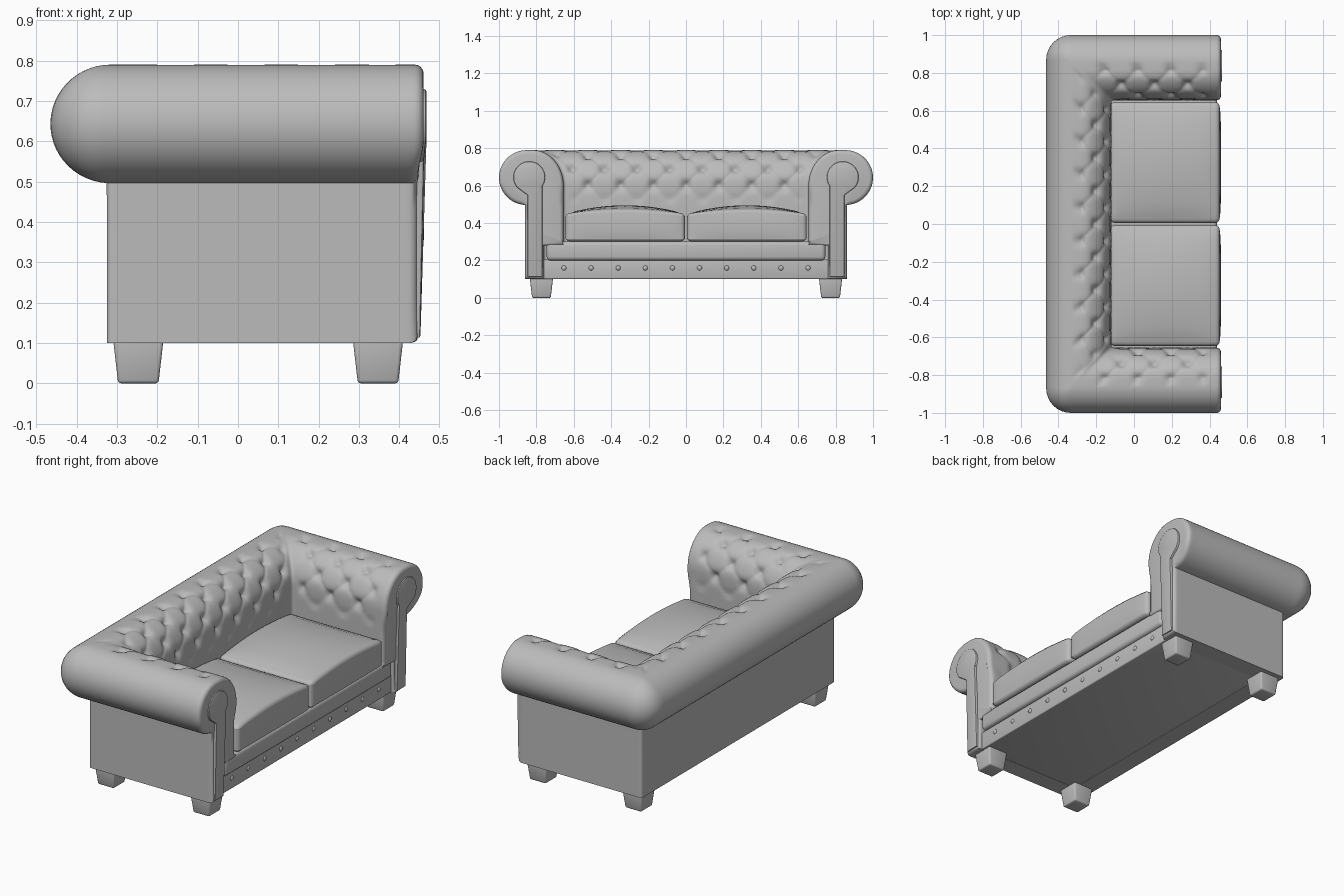
import bpy, bmesh, math
from math import sin, cos, pi, radians
from mathutils import Vector, Matrix

if "Cube" in bpy.data.objects:
    bpy.data.objects.remove(bpy.data.objects["Cube"])

leather = bpy.data.materials.new("grey leather")
leather.use_nodes = True
grey = (0.5, 0.5, 0.5, 1)
leather.diffuse_color = grey
leather.node_tree.nodes["Principled BSDF"].inputs["Base Color"].default_value = grey


def finish(bm, name, angle=40):
    bmesh.ops.recalc_face_normals(bm, faces=bm.faces)
    mesh = bpy.data.meshes.new(name)
    bm.to_mesh(mesh)
    bm.free()
    mesh.materials.append(leather)
    mesh.shade_smooth()
    mesh.set_sharp_from_angle(angle=radians(angle))
    ob = bpy.data.objects.new(name, mesh)
    bpy.context.collection.objects.link(ob)
    return ob


def round_edges(bm, width, segments=3):
    edges = [e for e in bm.edges if len(e.link_faces) == 2 and e.calc_face_angle() > 0.6]
    bmesh.ops.bevel(bm, geom=edges, offset=width, segments=segments, profile=0.5, affect="EDGES")


def box(name, lo, hi, bevel, cuts=0, shape=None):
    lo, hi = Vector(lo), Vector(hi)
    bm = bmesh.new()
    bmesh.ops.create_cube(bm, size=1)
    if cuts:
        bmesh.ops.subdivide_edges(bm, edges=bm.edges, cuts=cuts, use_grid_fill=True)
    for v in bm.verts:
        c = v.co.copy()
        v.co = [(lo[i] + hi[i]) / 2 + c[i] * (hi[i] - lo[i]) for i in range(3)]
        if shape:
            shape(v, c * 2)
    round_edges(bm, bevel)
    return finish(bm, name, 50)


def smooth(a, b, x):
    t = min(1, max(0, (x - a) / (b - a)))
    return t * t * (3 - 2 * t)


# Rolled cross-section: (distance in from the outer edge, height)
BACK, SIDE = -0.465, 1.0
INNER = 0.345


def lerp_points(p, q, n):
    return [(p[0] + (q[0] - p[0]) * i / n, p[1] + (q[1] - p[1]) * i / n) for i in range(n)]


def arc(cx, cz, rx, rz, a0, a1, n):
    return [(cx + rx * cos(radians(a0 + (a1 - a0) * i / n)),
             cz + rz * sin(radians(a0 + (a1 - a0) * i / n))) for i in range(n + 1)]


profile = (lerp_points((0.14, 0.1), (0.14, 0.498), 6)
           + arc(0.15, 0.643, 0.15, 0.147, 266, 90, 26)
           + arc(0.18, 0.6, INNER - 0.18, 0.19, 90, 0, 34)
           + lerp_points((INNER, 0.59), (INNER, 0.28), 18)
           + [(INNER, 0.28), (0.24, 0.28), (0.24, 0.1)])
count = len(profile)

# Profile normals and running length measured from the crest
normals, lengths, run = [], [], 0
for i, p in enumerate(profile):
    a, b = profile[i - 1], profile[(i + 1) % count]
    n = Vector((-(b[1] - a[1]), b[0] - a[0])).normalized()
    normals.append(n)
    if i:
        run += math.dist(p, a)
    lengths.append(run)
crest = lengths[33]
ROW, STEP = 0.092, 0.175


def tuft(u, v):
    """Depth of the diamond tufting at a place along (u) and down (v) the padding."""
    if v < -0.09 or v > 0.42:
        return 0
    a, b = u / STEP + v / ROW / 2, u / STEP - v / ROW / 2
    da, db = a - round(a), b - round(b)
    du, dv = (da + db) / 2 * STEP, (da - db) * ROW
    button = math.exp(-(du * du + dv * dv) / 0.0007)
    crease = math.exp(-abs(sin(pi * a)) * 5) + math.exp(-abs(sin(pi * b)) * 5)
    fade = smooth(-0.05, 0.02, v) * (1 - smooth(0.32, 0.38, v))
    return fade * (0.019 * button + 0.006 * min(1, crease))


def corner_radius(o):
    return max(0.13 - o, 0.015)


def section(kind, t, side):
    """One ring of the U-shaped sweep; side is +1 or -1 along y."""
    ring = []
    for i, (o, z) in enumerate(profile):
        r = corner_radius(o)
        cx, cy = BACK + o + r, SIDE - o - r
        front = 0.445 + 0.015 * smooth(0.48, 0.6, z) - 0.022
        if kind == "arm":
            x, y = front + (cx - front) * t, SIDE - o
            out = Vector((0, 1))
            depth = tuft(x - 0.02, lengths[i] - crest)
            depth *= smooth(0.01, 0.08, x - BACK - o) * (1 - smooth(0.34, 0.42, x))
        elif kind == "corner":
            a = pi / 2 * (1 + t)
            out = Vector((cos(a), sin(a)))
            x, y, depth = cx + r * cos(a), cy + r * sin(a), 0
        elif kind == "back":
            x, y, out = BACK + o, cy * (1 - t), Vector((-1, 0))
            depth = tuft(y - STEP / 2, lengths[i] - crest)
            depth *= smooth(0.01, 0.08, SIDE - o - y)
        else:  # rounded front rim
            inset, ahead = 0.022 * (1 - cos(t * pi / 2)), 0.022 * sin(t * pi / 2)
            x, y, out, depth = front + ahead, SIDE - o, Vector((0, 1)), inset
        n = normals[i]
        # a positive profile offset points inwards, against the plan direction
        x -= out.x * -n.x * depth if kind != "rim" else 0
        y -= out.y * -n.x * depth
        ring.append((x, y * side, z - n.y * depth))
    return ring


half = [("rim", 1 - i / 4) for i in range(4)]
half += [("arm", i / 60) for i in range(60)]
half += [("corner", i / 8) for i in range(8)]
half += [("back", i / 90) for i in range(90)]
rings = [section(k, t, 1) for k, t in half] + [section("back", 1, 1)]
rings += [section(k, t, -1) for k, t in reversed(half)]

bm = bmesh.new()
grid = [[bm.verts.new(p) for p in ring] for ring in rings]
for r0, r1 in zip(grid, grid[1:]):
    for i in range(count):
        j = (i + 1) % count
        bm.faces.new((r0[i], r0[j], r1[j], r1[i]))
bm.faces.new(grid[0])
bm.faces.new(grid[-1])
finish(bm, "rolled_arms_and_back", 55)

# Keyhole-shaped facing on the front of each arm
for side, label in ((1, "left"), (-1, "right")):
    outline = [(0.765, 0.112)] + arc(0.835, 0.645, 0.085, 0.085, -35 + 180, -55, 22)[::1]
    outline = [(0.768, 0.112), (0.768, 0.6)] + arc(0.838, 0.645, 0.085, 0.085, 212, -40, 24)
    outline += [(0.848, 0.55), (0.848, 0.112)]
    bm = bmesh.new()
    face = bm.faces.new([bm.verts.new((0.43, y * side, z)) for y, z in outline])
    new = bmesh.ops.extrude_face_region(bm, geom=[face])["geom"]
    for v in new:
        if isinstance(v, bmesh.types.BMVert):
            v.co.x = 0.452 + 0.015 * smooth(0.48, 0.6, v.co.z)
    bmesh.ops.recalc_face_normals(bm, faces=bm.faces)
    rim = [e for e in bm.edges if all(v.co.x > 0.44 for v in e.verts)]
    bmesh.ops.bevel(bm, geom=rim, offset=0.007, segments=2, profile=0.5, affect="EDGES")
    finish(bm, label + "_arm_facing")

# Seat base: studded lower rail and padded ledge above it
box("lower_rail", (-0.23, -0.765, 0.101), (0.42, 0.765, 0.205), 0.006)
box("seat_ledge", (-0.23, -0.745, 0.2), (0.44, 0.745, 0.302), 0.02)
bm = bmesh.new()
for i in range(10):
    place = Matrix.Translation((0.42, (i - 4.5) * 0.145, 0.16)) @ Matrix.Diagonal((0.5, 1, 1, 1))
    bmesh.ops.create_uvsphere(bm, u_segments=12, v_segments=8, radius=0.013, matrix=place)
finish(bm, "rail_studs")


# Two domed seat cushions
def puff(v, c):
    swell = (1 - c.x ** 2) * (1 - c.y ** 2)
    if c.z > 0:
        v.co.z += c.z * (0.025 * (1 - c.y ** 2) + 0.02 * swell)
    v.co.x += 0.008 * c.x * (1 - c.y ** 4) * (1 - c.z ** 2)


for side, label in ((1, "left"), (-1, "right")):
    y0, y1 = sorted((0.006 * side, 0.645 * side))
    box(label + "_cushion", (-0.125, y0, 0.302), (0.453, y1, 0.45), 0.022, 11, puff)


# Tapered square legs
def taper(v, c):
    if c.z < 0:
        v.co.x -= c.x * 0.012
        v.co.y -= c.y * 0.012


for x, end in ((-0.247, "back"), (0.347, "front")):
    for y, label in ((0.773, "left"), (-0.773, "right")):
        box(f"{end}_{label}_leg", (x - 0.062, y - 0.062, 0), (x + 0.062, y + 0.062, 0.105), 0.008, 0, taper)
